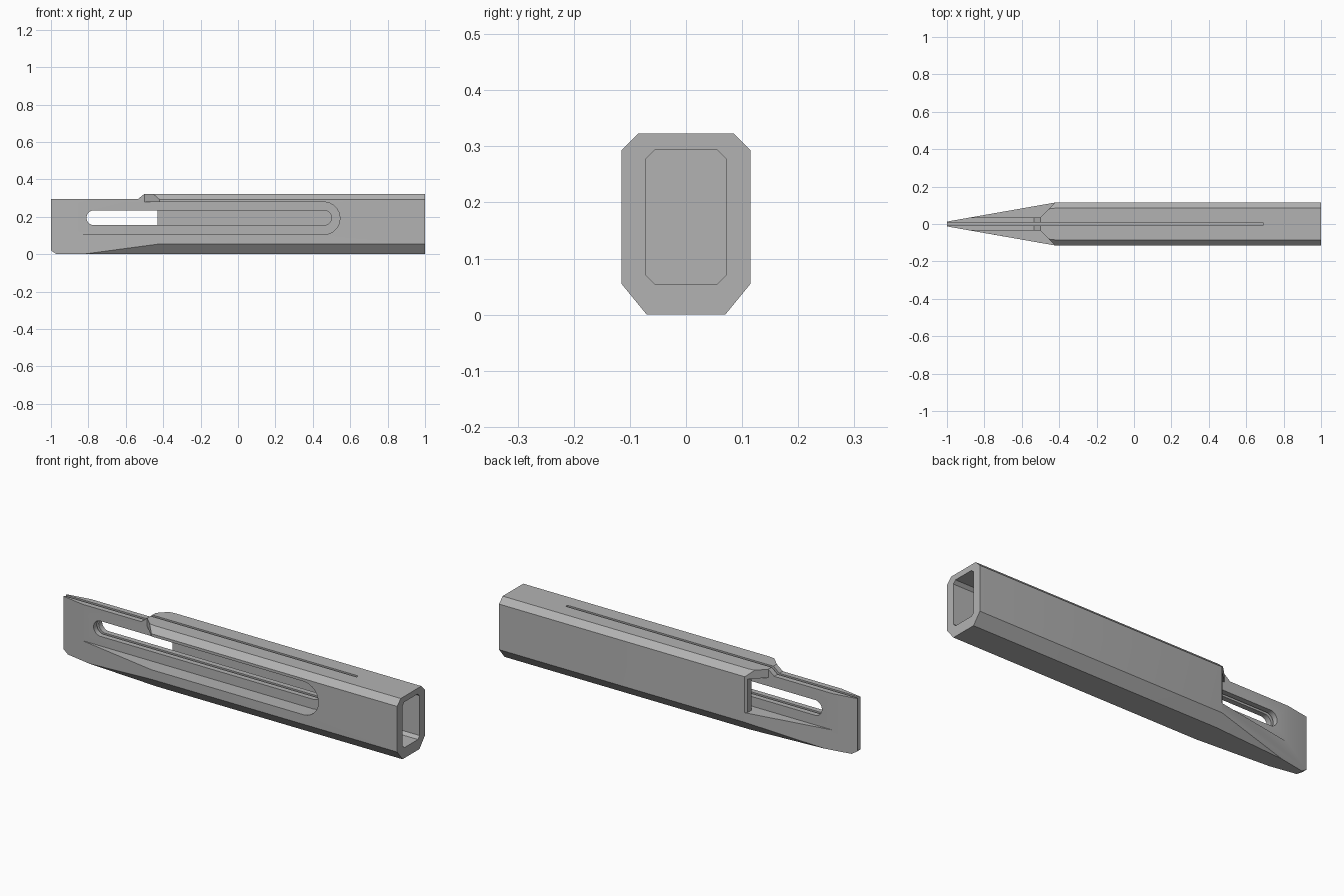
import bpy, bmesh, math
from mathutils import Vector

if "Cube" in bpy.data.objects:
    bpy.data.objects.remove(bpy.data.objects["Cube"], do_unlink=True)

steel = bpy.data.materials.new("grey_steel")
steel.use_nodes = True
GREY = (0.45, 0.45, 0.45, 1)
steel.diffuse_color = GREY
steel.node_tree.nodes["Principled BSDF"].inputs["Base Color"].default_value = GREY


def add_object(name, bm):
    bmesh.ops.recalc_face_normals(bm, faces=bm.faces)
    mesh = bpy.data.meshes.new(name)
    bm.to_mesh(mesh)
    bm.free()
    mesh.materials.append(steel)
    obj = bpy.data.objects.new(name, mesh)
    bpy.context.collection.objects.link(obj)
    return obj


def prism(name, outline, offset):
    """Solid made by sweeping a planar outline along an offset."""
    bm = bmesh.new()
    face = bm.faces.new([bm.verts.new(p) for p in outline])
    swept = bmesh.ops.extrude_face_region(bm, geom=[face])["geom"]
    bmesh.ops.translate(bm, vec=offset, verts=[v for v in swept if isinstance(v, bmesh.types.BMVert)])
    return add_object(name, bm)


def box(name, x0, x1, y0, y1, z0, z1):
    return prism(name, [(x0, y0, z0), (x1, y0, z0), (x1, y1, z0), (x0, y1, z0)], (0, 0, z1 - z0))


def track(name, x0, x1, z, r, y0, y1, round_start=True):
    """Slot running along x with rounded ends, cut across y."""
    pts = []
    for i in range(17):
        a = -math.pi / 2 + math.pi * i / 16
        pts.append((x1 - r + r * math.cos(a), y0, z + r * math.sin(a)))
    if round_start:
        pts += [(x0 + x1 - x, y0, 2 * z - zz) for x, _, zz in pts]
    else:
        pts += [(x0, y0, z + r), (x0, y0, z - r)]
    return prism(name, pts, (0, y1 - y0, 0))


def cut(body, cutter):
    mod = body.modifiers.new("cut", 'BOOLEAN')
    mod.operation, mod.solver, mod.object = 'DIFFERENCE', 'EXACT', cutter
    bpy.context.view_layer.objects.active = body
    bpy.ops.object.modifier_apply(modifier=mod.name)
    bpy.data.objects.remove(cutter, do_unlink=True)


# Chamfered bar tapering to a thin nose
half_section = [(0.07, 0), (0.115, 0.055), (0.115, 0.293), (0.085, 0.323)]
half_points = [(x, y, z) for x in (-0.42, 1) for y, z in half_section]
half_points += [(-0.83, 0.043, 0), (-0.97, 0.018, 0), (-1, 0.013, 0.02), (-1, 0.013, 0.323)]
bm = bmesh.new()
for x, y, z in half_points:
    for side in (-1, 1):
        bm.verts.new((x, y * side, z))
bmesh.ops.convex_hull(bm, input=bm.verts)
bmesh.ops.dissolve_limit(bm, angle_limit=0.01, verts=bm.verts, edges=bm.edges)
body = add_object("bar_body", bm)

# Lowered nose top with a short ramp
cut(body, prism("nose_top", [(-1.1, -0.3, 0.295), (-0.535, -0.3, 0.295), (-0.5, -0.3, 0.323),
                             (-0.48, -0.3, 0.34), (-1.1, -0.3, 0.34)], (0, 0.6, 0)))

# Side recesses leaving a central plate in the nose
for side in (-1, 1):
    outline = [(-0.95, 0.035), (-0.5, 0.035), (-0.4, 0.135), (-0.95, 0.135)]
    cut(body, prism("nose_recess", [(x, y * side, 0.105) for x, y in outline], (0, 0, 0.3)))

# Wide track: open on the front, hidden behind the rear wall
cut(body, track("front_track", -0.6, 0.545, 0.192, 0.087, -0.2, -0.035, False))
cut(body, track("rear_track", -0.6, 0.545, 0.192, 0.087, 0.035, 0.073, False))
cut(body, box("rear_opening", -0.6, -0.43, 0.035, 0.2, 0.105, 0.279))

# Narrow slot through the plate
cut(body, track("plate_slot", -0.81, 0.5, 0.195, 0.04, -0.06, 0.06))

# Thin slit along the centre line, from the nose
cut(body, box("centre_slit", -1.1, 0.69, -0.007, 0.007, 0.02, 0.4))

# Chamfered blind socket in the rear end
w, c, z0, z1 = 0.071, 0.015, 0.055, 0.293
half = [(w - c, z0), (w, z0 + c), (w, z1 - c), (w - c, z1)]
ring = half + [(-y, z) for y, z in reversed(half)]
cut(body, prism("socket", [(0.72, y, z) for y, z in ring], (0.4, 0, 0)))

# Flat planes, smooth track ends
bpy.ops.object.select_all(action='DESELECT')
body.select_set(True)
bpy.context.view_layer.objects.active = body
bpy.ops.object.shade_smooth_by_angle(angle=math.radians(15))
